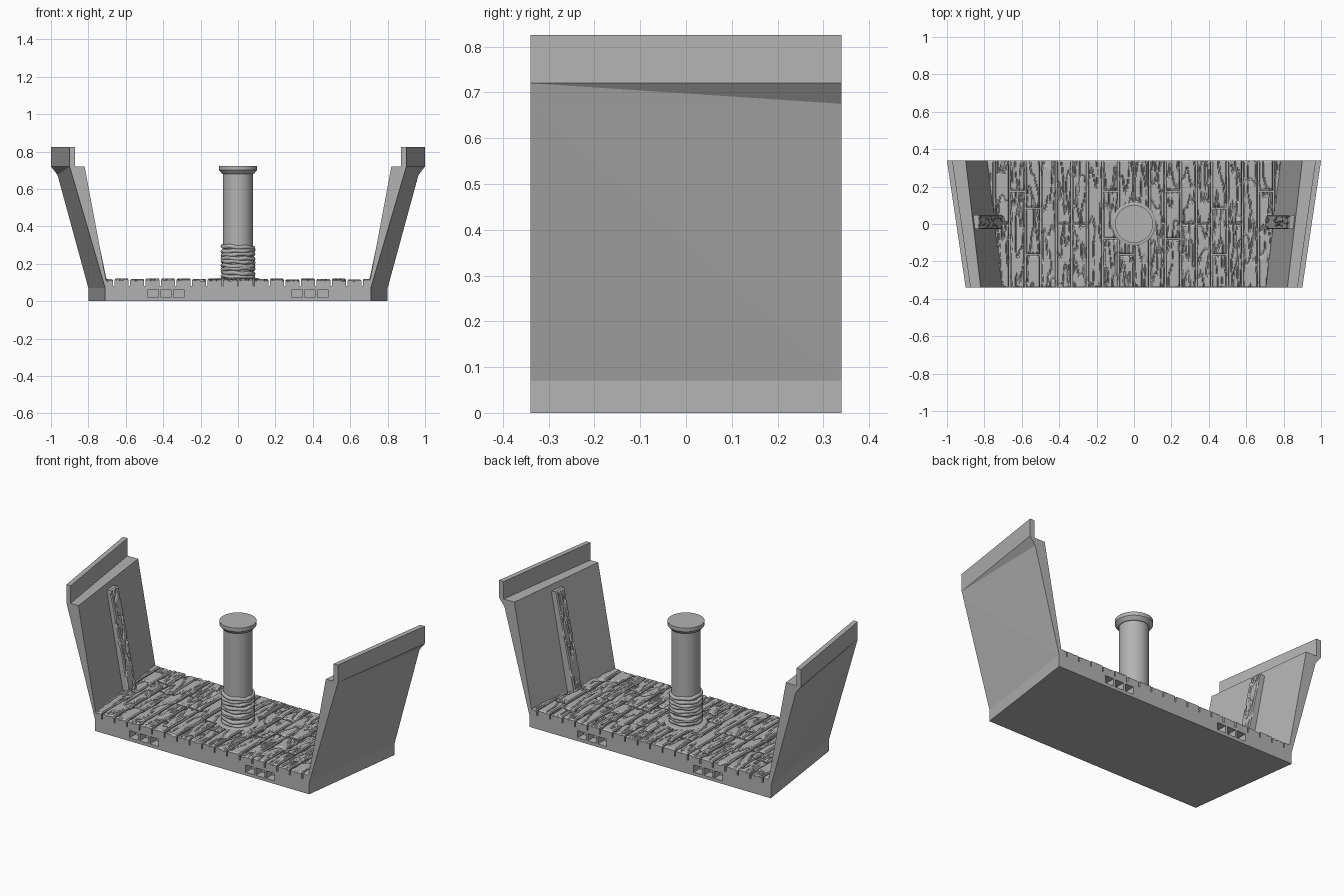
import bpy, bmesh, math, random
from mathutils import Matrix, Vector, noise

random.seed(4)
if "Cube" in bpy.data.objects:
    bpy.data.objects.remove(bpy.data.objects["Cube"])

grey = bpy.data.materials.new("stone_grey")
grey.use_nodes = True
grey.diffuse_color = (0.45, 0.45, 0.45, 1)
grey.node_tree.nodes["Principled BSDF"].inputs["Base Color"].default_value = (0.45, 0.45, 0.45, 1)

HALF = 0.34      # half length of the hull section
PITCH = 0.083    # plank spacing


def finish(bm, name, smooth=None):
    bmesh.ops.recalc_face_normals(bm, faces=bm.faces)
    mesh = bpy.data.meshes.new(name)
    bm.to_mesh(mesh)
    bm.free()
    mesh.materials.append(grey)
    ob = bpy.data.objects.new(name, mesh)
    bpy.context.collection.objects.link(ob)
    if smooth:
        bpy.ops.object.select_all(action='DESELECT')
        ob.select_set(True)
        bpy.context.view_layer.objects.active = ob
        bpy.ops.object.shade_smooth_by_angle(angle=math.radians(smooth))
    return ob


# Hull section: U profile lofted from the narrow front to the wide back
half_profile = [  # front x, back x, z
    (0.71, 0.80, 0), (0.71, 0.80, 0.07), (0.887, 0.965, 0.675),
    (0.90, 1.0, 0.72), (0.90, 1.0, 0.825), (0.872, 0.97, 0.825),
    (0.872, 0.97, 0.72), (0.82, 0.90, 0.72), (0.70, 0.78, 0.08)]
profile = half_profile + [(-f, -b, z) for f, b, z in reversed(half_profile)]
bm = bmesh.new()
front = [bm.verts.new((f, -HALF, z)) for f, b, z in profile]
back = [bm.verts.new((b, HALF, z)) for f, b, z in profile]
n = len(profile)
for i in range(n):
    j = (i + 1) % n
    bm.faces.new((front[i], front[j], back[j], back[i]))
bm.faces.new(front)
bm.faces.new(back)
bmesh.ops.recalc_face_normals(bm, faces=bm.faces)
bmesh.ops.triangulate(bm, faces=bm.faces)
hull = finish(bm, "hull_section")

# Connector sockets cut into both ends
bm = bmesh.new()
for x in (-0.385, 0.385):
    for y in (-HALF, HALF):
        for dx in (-0.068, 0, 0.068):
            place = Matrix.Translation((x + dx, y, 0.041)) @ Matrix.Diagonal((0.056, 0.11, 0.044, 1))
            bmesh.ops.create_cube(bm, size=1, matrix=place)
cutter = finish(bm, "socket_cutter")
cutter.hide_render = True
mod = hull.modifiers.new("sockets", 'BOOLEAN')
mod.object = cutter
mod.solver = 'EXACT'
bpy.context.view_layer.objects.active = hull
bpy.ops.object.modifier_apply(modifier=mod.name)
bpy.data.objects.remove(cutter)


# Grained board: grooved grid top with a skirt folded down around it
def board(bm, x0, x1, y0, y1, top, bottom, bend=lambda v: v):
    nx = 16
    ny = max(4, round((y1 - y0) / 0.009))
    seed = random.uniform(0, 50)
    rows = []
    for j in range(ny + 1):
        row = []
        for i in range(nx + 1):
            x = x0 + (x1 - x0) * i / nx
            y = y0 + (y1 - y0) * j / ny
            grain = noise.noise(Vector((x * 38 + seed, y * 7, seed)))
            groove = max(0, 1 - abs(grain - 0.05) / 0.13)
            edge = 0.006 if i in (0, nx) or j in (0, ny) else 0
            z = top - 0.009 * groove - edge
            row.append(bm.verts.new(bend(Vector((x, y, z)))))
        rows.append(row)
    for a, b in zip(rows, rows[1:]):
        for i in range(nx):
            bm.faces.new((a[i], a[i + 1], b[i + 1], b[i]))
    rim = rows[0] + [r[-1] for r in rows[1:]] + rows[-1][-2::-1] + [r[0] for r in rows[-2:0:-1]]
    low = []
    for k, v in enumerate(rim):
        lowered = v.co.copy()
        lowered.z = bottom
        low.append(bm.verts.new(lowered))
    for k in range(len(rim)):
        m = (k + 1) % len(rim)
        bm.faces.new((rim[k], rim[m], low[m], low[k]))


# Deck planks, clipped to the sloping sides
def clip(v):
    limit = 0.745 + 0.117 * v.y
    v.x = max(-limit, min(limit, v.x))
    return v


joints = {-9: [0], -8: [0.176], -7: [0.085, -0.165], -5: [0], -4: [0],
          -2: [0.176, -0.08], -1: [-0.165], 2: [0.176, -0.08], 3: [0],
          4: [0], 5: [0.085, -0.165], 6: [0], 8: [0.176]}
bm = bmesh.new()
for col in range(-10, 10):
    start = 0.0 if col in (-10, 9) else -HALF
    cuts = [start] + sorted(joints.get(col, [])) + [HALF]
    for y0, y1 in zip(cuts, cuts[1:]):
        gap0 = 0 if y0 == -HALF else 0.004
        gap1 = 0 if y1 == HALF else 0.004
        board(bm, col * PITCH + 0.004, (col + 1) * PITCH - 0.004,
              y0 + gap0, y1 - gap1, 0.118 + random.uniform(-0.003, 0.003), 0.078, clip)
finish(bm, "deck_planks")

# Wooden ribs leaning against the inner walls
for side, name in ((-1, "right_rib"), (1, "left_rib")):
    foot = Vector((side * 0.73, 0.01, 0.10))
    head = Vector((side * 0.853, 0.01, 0.685))
    along = (head - foot).normalized()
    out = Vector((-side * along.z, 0, side * along.x))
    bm = bmesh.new()
    board(bm, -0.038, 0.038, 0, (head - foot).length, 0.03, -0.02)
    across = along.cross(out)
    frame = Matrix((across, along, out)).transposed().to_4x4()
    bm.transform(Matrix.Translation(foot) @ frame)
    finish(bm, name)


# Turned parts of the mast
def lathe(name, points, sides=64):
    bm = bmesh.new()
    verts = [bm.verts.new((r, 0, z)) for r, z in points]
    edges = [bm.edges.new(p) for p in zip(verts, verts[1:])]
    bmesh.ops.spin(bm, geom=verts + edges, cent=(0, 0, 0), axis=(0, 0, 1),
                   angle=math.tau, steps=sides)
    bmesh.ops.remove_doubles(bm, verts=bm.verts, dist=0.0001)
    return finish(bm, name, 30)


lathe("mast", [(0, 0.08), (0.08, 0.08), (0.08, 0.68), (0.086, 0.682),
               (0.101, 0.70), (0.101, 0.722), (0, 0.722)])
lathe("mast_collar", [(0, 0.08), (0.118, 0.08), (0.118, 0.118), (0.11, 0.123), (0, 0.123)])

# Rope wound around the foot of the mast
bm = bmesh.new()
for coil in range(9):
    tilt = Matrix.Rotation(random.uniform(-0.06, 0.06), 4, 'X') @ Matrix.Rotation(random.uniform(-0.06, 0.06), 4, 'Y')
    place = Matrix.Translation((0, 0, 0.132 + coil * 0.0195)) @ tilt
    rings = []
    for a in range(64):
        turn = Matrix.Rotation(math.tau * a / 64, 4, 'Z')
        wob = 0.0025 * math.sin(a * 0.55 + coil * 2)
        rings.append([bm.verts.new(place @ turn @ Vector((
            0.081 + 0.012 * math.cos(math.tau * s / 10), 0,
            wob + 0.0115 * math.sin(math.tau * s / 10)))) for s in range(10)])
    for a in range(64):
        p, q = rings[a], rings[(a + 1) % 64]
        for s in range(10):
            t = (s + 1) % 10
            bm.faces.new((p[s], q[s], q[t], p[t]))
finish(bm, "mast_rope", 50)
